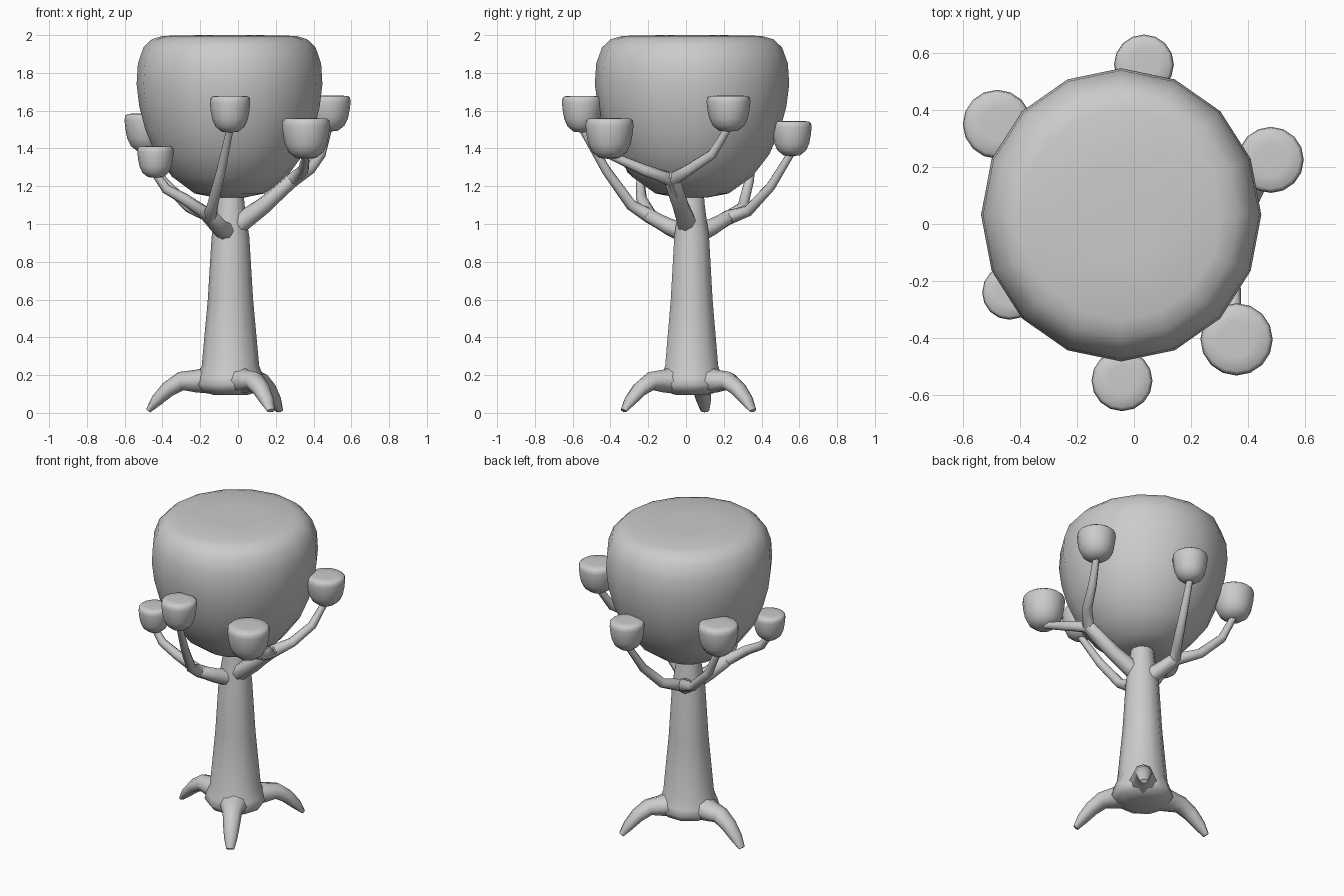
import bpy, bmesh, math
from mathutils import Vector

if "Cube" in bpy.data.objects:
    bpy.data.objects.remove(bpy.data.objects["Cube"])


def finish(name, bm, angle):
    bmesh.ops.recalc_face_normals(bm, faces=bm.faces)
    me = bpy.data.meshes.new(name)
    bm.to_mesh(me)
    bm.free()
    ob = bpy.data.objects.new(name, me)
    bpy.context.collection.objects.link(ob)
    bpy.ops.object.select_all(action='DESELECT')
    ob.select_set(True)
    bpy.context.view_layer.objects.active = ob
    bpy.ops.object.shade_smooth_by_angle(angle=math.radians(angle))
    return ob


def skin_rings(name, rings, angle):
    bm = bmesh.new()
    vs = [[bm.verts.new(p) for p in ring] for ring in rings]
    n = len(vs[0])
    for a, b in zip(vs, vs[1:]):
        for i in range(n):
            j = (i + 1) % n
            bm.faces.new((a[i], a[j], b[j], b[i]))
    bm.faces.new(vs[0][::-1])
    bm.faces.new(vs[-1])
    return finish(name, bm, angle)


def turned(name, profile, center, sx, sy, sz, sides, angle=60):
    """Profile of (radius, height) turned around a vertical axis."""
    cx, cy, cz = center
    rings = [[(cx + r * sx * math.cos(2 * math.pi * i / sides),
               cy + r * sy * math.sin(2 * math.pi * i / sides), cz + z * sz)
              for i in range(sides)] for r, z in profile]
    return skin_rings(name, rings, angle)


def limb(name, pts, radii, sides=8, flat=1.0):
    """Tapered tube along a path; flat widens it sideways."""
    pts = [Vector(p) for p in pts]
    rings = []
    for k, p in enumerate(pts):
        t = (pts[min(k + 1, len(pts) - 1)] - pts[max(k - 1, 0)]).normalized()
        side = t.cross(Vector((0, 0, 1))).normalized()
        up = side.cross(t)
        w = radii[k] * (flat[k] if isinstance(flat, (list, tuple)) else flat)
        rings.append([p + side * w * math.cos(2 * math.pi * i / sides)
                      + up * radii[k] * math.sin(2 * math.pi * i / sides)
                      for i in range(sides)])
    return skin_rings(name, rings, 60)


CX, CY = -0.04, 0.03

# main crown
turned("crown", [(0.08, 1.14), (0.19, 1.162), (0.31, 1.25), (0.40, 1.37), (0.455, 1.5),
                 (0.487, 1.62), (0.502, 1.74), (0.495, 1.85), (0.465, 1.935),
                 (0.42, 1.978), (0.36, 1.996), (0.15, 2.0)],
       (-0.045, 0.032, 0), 0.98, 1.025, 1, 16, 80)

# trunk with flared foot
turned("trunk", [(0.09, 0.095), (0.16, 0.115), (0.185, 0.15), (0.175, 0.19), (0.152, 0.25),
                 (0.12, 0.6), (0.1, 0.93), (0.075, 1.1), (0.065, 1.22)],
       (CX, CY, 0), 1, 0.97, 1, 10)

# three roots
for name, tx, ty in (("root_left", -0.475, 0.10), ("root_front", 0.175, -0.33),
                     ("root_back", 0.22, 0.355)):
    d = Vector((tx - CX, ty - CY))
    path = [(CX + d.x * f, CY + d.y * f, z) for f, z in
            ((0.2, 0.175), (0.42, 0.168), (0.6, 0.168), (0.76, 0.125), (0.9, 0.065), (1.0, 0.012))]
    limb(name, path, [0.075, 0.06, 0.05, 0.042, 0.032, 0.014], 8, [1.3, 1.25, 1.15, 1.2, 1.25, 1.7])

# small crowns: x, y, bottom, top, radius
SMALL = [(0, 0), (0.42, 0.02), (0.72, 0.16), (0.88, 0.36), (0.96, 0.6),
         (1.0, 0.82), (0.975, 0.94), (0.88, 0.99), (0.5, 1.0)]
crowns = {"front": (-0.042, -0.55, 1.485, 1.678, 0.107),
          "front_right": (0.36, -0.405, 1.345, 1.56, 0.127),
          "right": (0.48, 0.225, 1.49, 1.68, 0.116),
          "back": (0.035, 0.56, 1.36, 1.545, 0.105),
          "back_left": (-0.48, 0.35, 1.38, 1.585, 0.121),
          "front_left": (-0.437, -0.24, 1.245, 1.412, 0.096)}
for key, (x, y, z0, z1, r) in crowns.items():
    turned("small_crown_" + key, [(max(q, 0.1), h) for q, h in SMALL],
           (x, y, z0), r, r, z1 - z0, 16, 75)

# three stems, each splitting into two branches that end in a small crown
stems = [("right", (-0.01, 0.01, 0.99), (0.14, -0.03, 1.1), (0.29, -0.075, 1.235),
          {"front_right": [(0.345, -0.22, 1.285)],
           "right": [(0.38, 0.02, 1.29), (0.44, 0.14, 1.37)]}),
         ("front", (-0.05, 0.0, 0.95), (-0.1, -0.09, 0.985), (-0.15, -0.19, 1.04),
          {"front": [(-0.135, -0.29, 1.1), (-0.09, -0.42, 1.28)],
           "front_left": [(-0.28, -0.235, 1.13), (-0.38, -0.24, 1.185)]}),
         ("back", (-0.05, 0.06, 0.95), (-0.085, 0.14, 0.985), (-0.13, 0.225, 1.035),
          {"back": [(-0.06, 0.33, 1.07), (-0.005, 0.45, 1.2)],
           "back_left": [(-0.26, 0.3, 1.09), (-0.4, 0.335, 1.23)]})]
for name, a, b, fork, ends in stems:
    beyond = Vector(fork) + (Vector(fork) - Vector(b)) * 0.2
    limb("stem_" + name, [a, b, fork, beyond], [0.055, 0.045, 0.036, 0.02], 8, [1, 1, 1.35, 1])
    for key, mids in ends.items():
        x, y, z = crowns[key][:3]
        pts = [b, fork] + mids + [(x, y, z + 0.02)]
        radii = [0.04, 0.039] + [0.03, 0.026][:len(mids)] + [0.02]
        limb("branch_" + key, pts, radii, 8)
